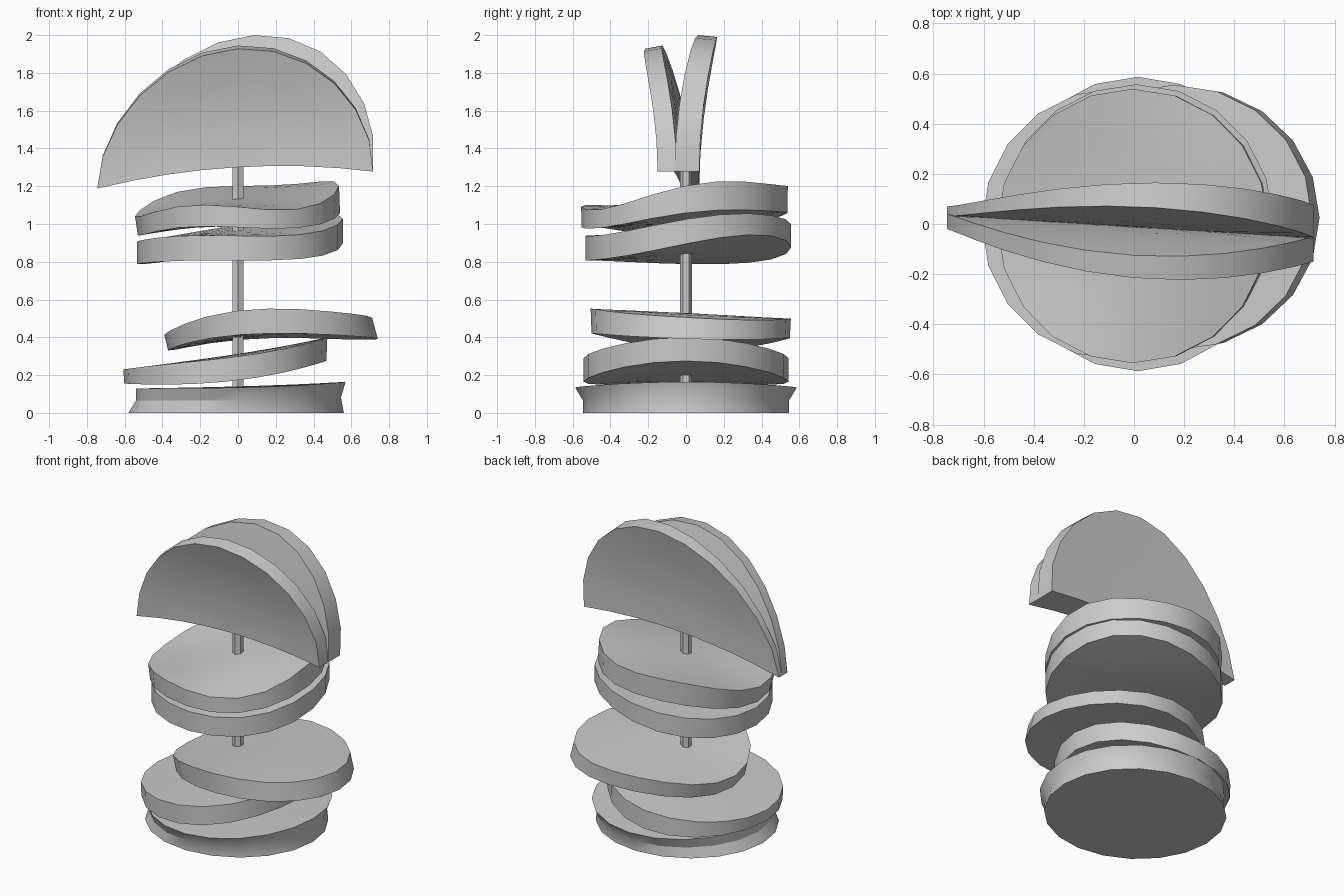
import bpy, bmesh
from math import sin, cos, pi, radians

if "Cube" in bpy.data.objects:
    bpy.data.objects.remove(bpy.data.objects["Cube"])


def finish(name, bm):
    bmesh.ops.recalc_face_normals(bm, faces=bm.faces)
    me = bpy.data.meshes.new(name)
    bm.to_mesh(me)
    bm.free()
    ob = bpy.data.objects.new(name, me)
    bpy.context.collection.objects.link(ob)
    bpy.ops.object.select_all(action='DESELECT')
    ob.select_set(True)
    bpy.context.view_layer.objects.active = ob
    bpy.ops.object.shade_smooth_by_angle(angle=radians(30))
    return ob


def solid(name, sides, arc, steps, rings=4, waist=None):
    """Two fan-shaped sheets (functions of radius and angle) joined by a rim wall."""
    bm = bmesh.new()
    closed = arc > 6
    cols = steps if closed else steps + 1
    sheets = []
    for f in sides:
        vs = [bm.verts.new(f(0, 0))]
        for k in range(1, rings + 1):
            vs += [bm.verts.new(f(k / rings, arc * i / steps)) for i in range(cols)]
        at = lambda k, i: vs[1 + (k - 1) * cols + i % cols] if k else vs[0]
        for i in range(steps):
            bm.faces.new((vs[0], at(1, i), at(1, i + 1)))
            for k in range(1, rings):
                bm.faces.new((at(k, i), at(k + 1, i), at(k + 1, i + 1), at(k, i + 1)))
        loop = [at(rings, i) for i in range(cols)]
        if not closed:
            loop += [at(k, cols - 1) for k in range(rings - 1, -1, -1)]
            loop += [at(k, 0) for k in range(1, rings)]
        sheets.append(loop)
    if waist:
        mid = []
        for a, b in zip(*sheets):
            c = (a.co + b.co) / 2
            mid.append(bm.verts.new((c.x * waist, c.y * waist, c.z)))
        sheets.insert(1, mid)
    for a, b in zip(sheets, sheets[1:]):
        for i in range(len(a)):
            j = (i + 1) % len(a)
            bm.faces.new((a[i], a[j], b[j], b[i]))
    return finish(name, bm)


def warped(cx, cy, rx, ry, heights, dome=0.0):
    """Round sheet whose rim passes through 8 heights, smoothly filled inside."""
    n = len(heights)
    terms = []
    for k in range(1, 4):
        a = sum(h * cos(2 * pi * k * i / n) for i, h in enumerate(heights)) * 2 / n
        b = sum(h * sin(2 * pi * k * i / n) for i, h in enumerate(heights)) * 2 / n
        terms.append((k, a, b))
    mean = sum(heights) / n

    def f(r, t):
        z = mean + dome * (1 - r * r)
        z += sum(r ** k * (a * cos(k * t) + b * sin(k * t)) for k, a, b in terms)
        return (cx + rx * r * cos(t), cy + ry * r * sin(t), z)
    return f


def disc(name, bottom, top, waist=None):
    solid(name, (warped(*bottom), warped(*top)), 2 * pi, 20, waist=waist)


# Base with a pinched side wall
disc("base_slice",
     (-.01, 0, .57, .545, [0] * 8),
     (.015, 0, .555, .587, [.165, .15, .135, .13, .13, .13, .135, .15]), waist=.965)
# Lower pair of curled slices
disc("lower_slice",
     (-.067, 0, .535, .542, [.275, .23, .165, .15, .155, .15, .165, .23]),
     (-.067, 0, .54, .542, [.4, .355, .29, .25, .23, .25, .29, .355]))
disc("domed_slice",
     (.185, .025, .555, .525, [.39, .39, .395, .36, .33, .385, .42, .41], .03),
     (.16, .025, .55, .53, [.5, .495, .495, .46, .41, .495, .548, .535], .03))
# Middle pair of wavy slices
disc("wavy_slice_lower",
     (.01, .012, .545, .545, [.9, .94, .88, .8, .79, .8, .81, .82]),
     (.01, .012, .545, .545, [1.03, 1.05, 1.0, .93, .91, .93, .94, .95]))
disc("wavy_slice_upper",
     (.005, -.008, .535, .545, [1.06, 1.07, 1.06, 1.0, .94, .97, .985, .985]),
     (-.005, -.008, .54, .547, [1.2, 1.22, 1.2, 1.15, 1.04, 1.08, 1.09, 1.09]))


# Upright half-round wedges on top
def half(height, skew, depth):
    def f(r, t):
        s, v = r * cos(t), r * sin(t)
        z = 1.3 + .045 * s - .067 * s * s + height * v
        return (-.015 + .73 * s + skew * v, depth(s, v), z)
    return f


solid("front_wedge",
      (half(.628, .015, lambda s, v: -.085 - .065 * s - .13 * v * v),
       half(.645, .015, lambda s, v: -.005 - .045 * s - .12 * v * v)), pi, 12)
solid("back_wedge",
      (half(.7, .1, lambda s, v: -.015 - .045 * s + .08 * v * v),
       half(.69, .1, lambda s, v: .07 + .095 * v * v)), pi, 12)

# Central skewer
bm = bmesh.new()
bmesh.ops.create_cone(bm, cap_ends=True, segments=6, radius1=.033, radius2=.033, depth=1.22)
bmesh.ops.translate(bm, vec=(0, 0, .71), verts=bm.verts)
finish("skewer", bm)
